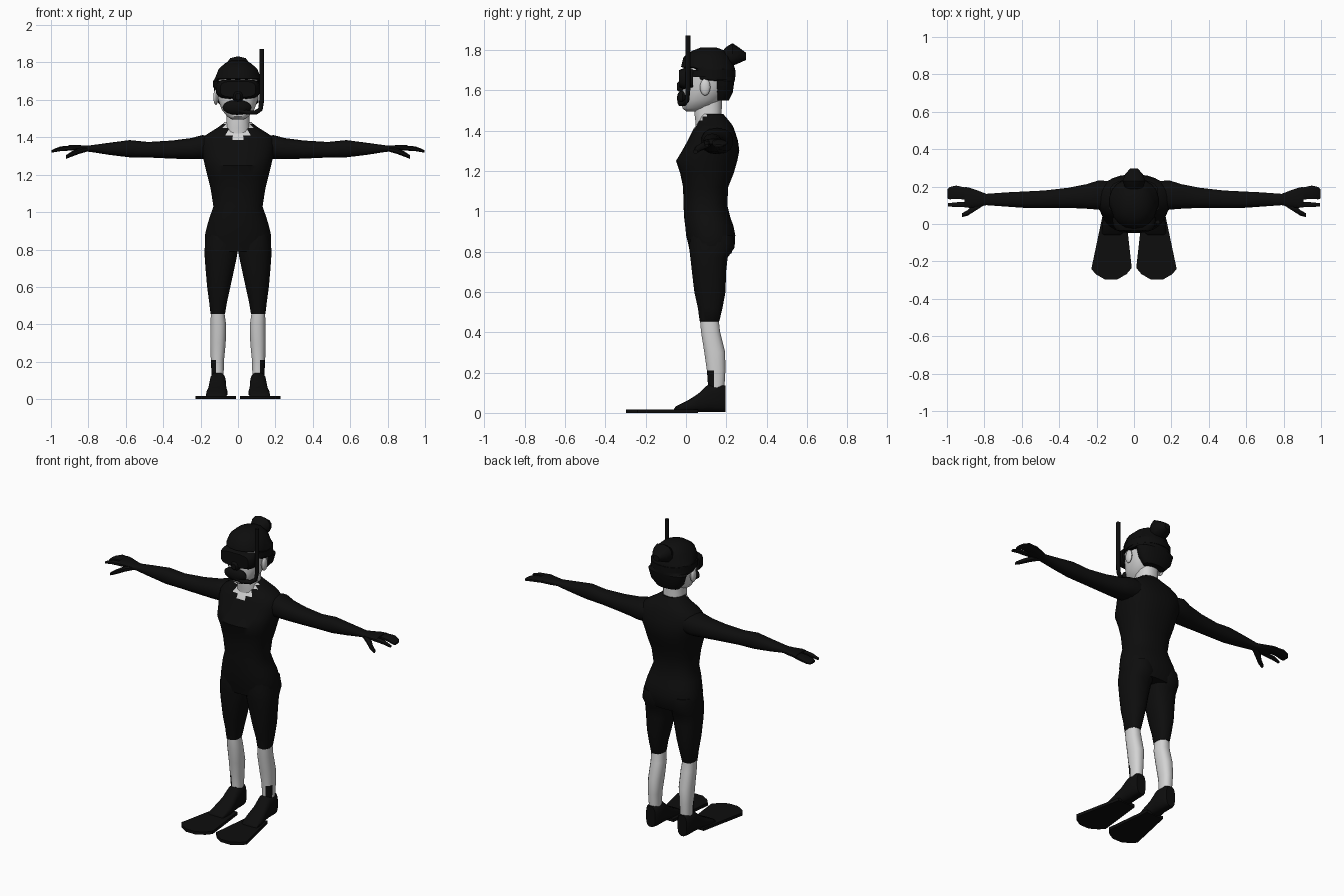
import bpy, bmesh, math
from mathutils import Vector


def material(name, value):
    m = bpy.data.materials.new(name)
    m.diffuse_color = (value, value, value, 1)
    return m


BLACK = material("black neoprene", 0.004)
SKIN = material("pale skin", 0.65)


def finish(name, bm, mats, rule=None):
    bmesh.ops.recalc_face_normals(bm, faces=bm.faces)
    me = bpy.data.meshes.new(name)
    for m in mats:
        me.materials.append(m)
    if rule:
        for f in bm.faces:
            f.material_index = int(rule(f.calc_center_median()))
    bm.to_mesh(me)
    bm.free()
    ob = bpy.data.objects.new(name, me)
    bpy.context.collection.objects.link(ob)
    bpy.ops.object.select_all(action='DESELECT')
    bpy.context.view_layer.objects.active = ob
    ob.select_set(True)
    bpy.ops.object.shade_smooth_by_angle(angle=math.radians(40))
    return ob


def loft(name, axis, rings, mats, rule=None, side=1, sides=16, power=0.85):
    """Rounded sections (t, u0, u1, v0, v1) joined along an axis."""
    bm = bmesh.new()
    rows = []
    for t, u0, u1, v0, v1 in rings:
        row = []
        for i in range(sides):
            a = 2 * math.pi * (i + 0.5) / sides
            c, s = math.cos(a), math.sin(a)
            u = (u0 + u1) / 2 + (u1 - u0) / 2 * math.copysign(abs(c) ** power, c)
            v = (v0 + v1) / 2 + (v1 - v0) / 2 * math.copysign(abs(s) ** power, s)
            p = {'x': (t, u, v), 'y': (u, t, v), 'z': (u, v, t)}[axis]
            row.append(bm.verts.new((p[0] * side, p[1], p[2])))
        rows.append(row)
    for a, b in zip(rows, rows[1:]):
        for i in range(sides):
            j = (i + 1) % sides
            bm.faces.new((a[i], a[j], b[j], b[i]))
    bm.faces.new(rows[0])
    bm.faces.new(rows[-1])
    return finish(name, bm, mats, rule)


def sym(rows):
    """Sections mirrored about x = 0: (z, half width, y front, y back)."""
    return [(z, -w, w, a, b) for z, w, a, b in rows]


def ball(name, loc, size, mat):
    bm = bmesh.new()
    bmesh.ops.create_uvsphere(bm, u_segments=12, v_segments=8, radius=1)
    for v in bm.verts:
        v.co = Vector(v.co[k] * size[k] + loc[k] for k in range(3))
    return finish(name, bm, [mat])


# Suit body, with the open neckline at the front
loft("suit_torso", 'z', sym([
    (0.79, .165, .02, .225), (0.83, .178, .012, .242), (0.88, .177, .0, .245),
    (0.93, .165, -.005, .235), (0.97, .153, -.01, .22), (1.03, .132, -.013, .205),
    (1.12, .146, -.015, .21), (1.19, .163, -.03, .238), (1.25, .178, -.05, .255),
    (1.30, .19, -.02, .265), (1.35, .20, .008, .258), (1.385, .195, .025, .247),
    (1.41, .175, .038, .238), (1.43, .145, .052, .228), (1.45, .112, .062, .212),
    (1.47, .085, .065, .195), (1.482, .07, .065, .185)]),
    [BLACK, SKIN],
    lambda c: c.y < 0.11 and c.z > 1.395 and abs(c.x) < 0.035 + 0.5 * (c.z - 1.395),
    sides=28)

# Neck and head
loft("neck", 'z', sym([(1.40, .06, .045, .15), (1.45, .068, .045, .18),
                       (1.49, .063, .04, .178), (1.58, .06, .05, .18)]), [SKIN])
loft("head", 'z', sym([
    (1.495, .03, .0, .06), (1.51, .058, -.018, .12), (1.55, .09, -.02, .175),
    (1.60, .107, -.018, .21), (1.66, .115, -.015, .23), (1.72, .115, -.01, .23),
    (1.78, .08, .03, .2)]), [SKIN])

# Hair cap, low at the nape and high over the face, with a bun
loft("hair", 'z', sym([
    (1.548, .075, .145, .212), (1.59, .112, .135, .232), (1.645, .128, .13, .24),
    (1.652, .131, .02, .243), (1.705, .132, .005, .243), (1.715, .125, -.025, .24),
    (1.765, .105, -.012, .225), (1.795, .072, .03, .195), (1.812, .035, .075, .15)]),
    [BLACK], sides=18, power=0.95)
loft("hair_bun", 'y', [(.17, -.03, .03, 1.73, 1.78), (.2, -.052, .052, 1.715, 1.815),
                       (.23, -.064, .064, 1.72, 1.833), (.265, -.05, .05, 1.735, 1.81),
                       (.298, -.02, .02, 1.75, 1.785)], [BLACK], sides=10)

# Diving mask with lenses, nose pocket and strap
loft("mask_frame", 'y', [(.035, -.118, .118, 1.605, 1.712), (-.01, -.112, .112, 1.605, 1.71),
                         (-.034, -.095, .095, 1.615, 1.70)], [BLACK], power=0.55)
loft("mask_nose", 'y', [(.0, -.035, .035, 1.585, 1.65), (-.03, -.028, .028, 1.59, 1.65),
                        (-.045, -.015, .015, 1.60, 1.635)], [BLACK], sides=10)
loft("mask_strap", 'z', sym([(1.665, .134, -.01, .247), (1.70, .134, -.01, .247)]),
     [BLACK], sides=20, power=0.95)

# Snorkel tube and mouthpiece
curve = bpy.data.curves.new("snorkel_tube", 'CURVE')
curve.dimensions = '3D'
curve.bevel_depth = 0.013
curve.bevel_resolution = 1
curve.use_fill_caps = True
path = [(.127, .01, 1.872), (.127, .01, 1.60), (.12, .005, 1.55), (.095, -.01, 1.533),
        (.05, -.028, 1.533), (0, -.03, 1.545)]
spline = curve.splines.new('POLY')
spline.points.add(len(path) - 1)
for pt, co in zip(spline.points, path):
    pt.co = (*co, 1)
curve.materials.append(BLACK)
tube = bpy.data.objects.new("snorkel_tube", curve)
bpy.context.collection.objects.link(tube)
ball("snorkel_mouthpiece", (-.005, -.018, 1.56), (.078, .027, .04), BLACK)

for side, tag in ((1, "left"), (-1, "right")):
    # Ear
    ball(tag + "_ear", (.118 * side, .095, 1.615), (.014, .026, .042), SKIN)

    # Sleeve and palm
    loft(tag + "_arm", 'x', [
        (.12, .09, .23, 1.29, 1.40), (.19, .075, .235, 1.283, 1.412),
        (.25, .08, .215, 1.283, 1.396), (.35, .085, .195, 1.286, 1.383),
        (.48, .085, .18, 1.292, 1.375), (.58, .085, .175, 1.293, 1.385),
        (.68, .092, .17, 1.305, 1.372), (.79, .10, .162, 1.322, 1.357),
        (.83, .092, .178, 1.325, 1.357), (.88, .085, .195, 1.33, 1.36),
        (.905, .088, .20, 1.332, 1.358)], [BLACK], side=side, sides=14)
    # Glove digits
    loft(tag + "_fingers", 'x', [(.87, .13, .19, 1.33, 1.359), (.95, .13, .208, 1.327, 1.352),
                                 (.985, .13, .20, 1.32, 1.338), (.998, .135, .185, 1.318, 1.33)],
         [BLACK], side=side, sides=8)
    loft(tag + "_index_finger", 'x', [(.87, .088, .12, 1.33, 1.356), (.95, .09, .117, 1.325, 1.349),
                                      (.995, .093, .112, 1.318, 1.332)],
         [BLACK], side=side, sides=8)
    loft(tag + "_thumb", 'x', [(.80, .10, .14, 1.325, 1.35), (.85, .068, .115, 1.31, 1.342),
                               (.89, .043, .075, 1.295, 1.325), (.92, .036, .058, 1.284, 1.305)],
         [BLACK], side=side, sides=8)

    # Leg: suit above the knee, bare shin, boot tab at the outer front
    loft(tag + "_leg", 'z', [
        (.88, .005, .17, .02, .235), (.82, .0, .179, .014, .243), (.77, .003, .18, .02, .208),
        (.70, .018, .175, .028, .20), (.60, .04, .166, .04, .197), (.52, .058, .155, .058, .182),
        (.455, .069, .147, .067, .166), (.454, .071, .146, .069, .164), (.40, .063, .147, .074, .17),
        (.30, .065, .148, .09, .195), (.21, .074, .146, .103, .196),
        (.14, .076, .142, .108, .192), (.10, .076, .142, .108, .19)],
        [BLACK, SKIN],
        lambda c: c.z < .4545 and not (c.z < .21 and c.y < .14 and abs(c.x) > .112),
        side=side)

    # Boot foot
    loft(tag + "_boot", 'y', [
        (.196, .078, .142, .004, .135), (.18, .066, .152, .004, .142), (.11, .064, .152, .004, .142),
        (.06, .062, .158, .004, .095), (.01, .056, .168, .004, .063), (-.05, .062, .172, .004, .033),
        (-.06, .075, .16, .006, .02)], [BLACK], side=side, power=0.7)

    # Fin blade
    bm = bmesh.new()
    outline = [(.045, .06), (.165, .06), (.228, -.24), (.205, -.268), (.155, -.297),
               (.09, -.297), (.04, -.268), (.012, -.235)]
    base = bm.faces.new([bm.verts.new((x * side, y, 0)) for x, y in outline])
    top = bmesh.ops.extrude_face_region(bm, geom=[base])["geom"]
    for v in top:
        if isinstance(v, bmesh.types.BMVert):
            v.co.z = 0.018
    finish(tag + "_fin", bm, [BLACK])
